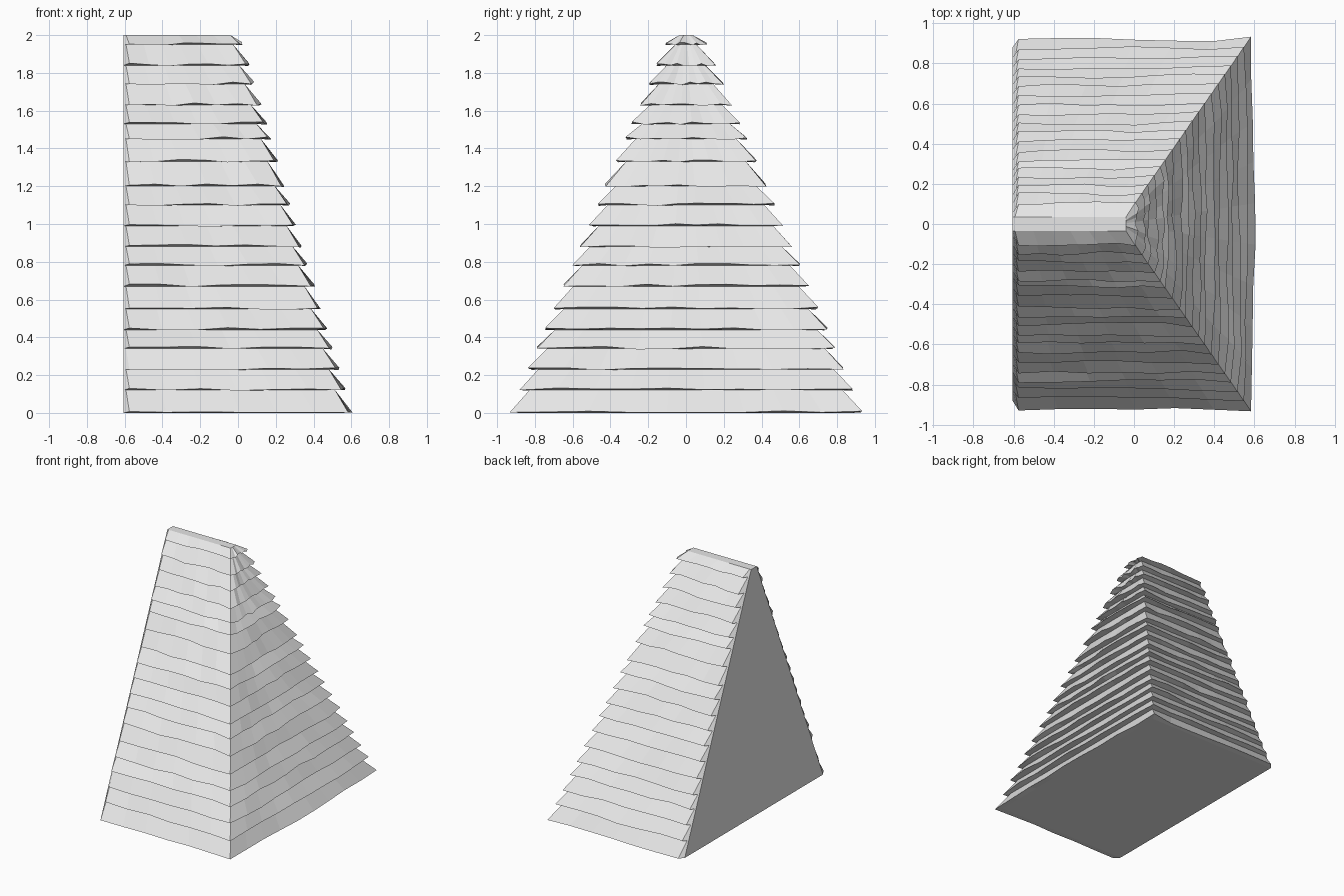
import bpy
import bmesh
import random

random.seed(7)
cube = bpy.data.objects.get("Cube")
if cube:
    bpy.data.objects.remove(cube)

TOP, INSET, LEFT = 2.0, 0.045, -0.605
SIDE_SEGS, END_SEGS = 6, 9
# Heights of the shingle course edges
COURSES = [0, 0.12, 0.23, 0.34, 0.44, 0.55, 0.67, 0.78, 0.88, 0.99,
           1.10, 1.20, 1.33, 1.45, 1.53, 1.63, 1.74, 1.84, 1.95]


def size(z, inset):
    """Half depth and right edge of the roof at a height."""
    return 0.925 - 0.4225 * z - inset, 0.595 - 0.295 * z - inset


def ring(bm, z, eave):
    """U-shaped row of points: back slope, hipped end, front slope."""
    inner_y, _ = size(z, INSET)
    y, x = size(z, 0 if eave else INSET)
    start = LEFT + (0.03 if eave else 0.012)
    path = []
    for i in range(SIDE_SEGS):
        path.append((start + (x - start) * i / SIDE_SEGS, y, 0, 1))
    path.append((x, y, -0.6, 0.4))
    for i in range(1, END_SEGS):
        path.append((x, y - 2 * y * i / END_SEGS, 1, 0))
    path.append((x, -y, -0.6, -0.4))
    for i in reversed(range(SIDE_SEGS)):
        path.append((start + (x - start) * i / SIDE_SEGS, -y, 0, -1))

    verts = [bm.verts.new((LEFT, inner_y, z))]
    wave = 0
    for px, py, nx, ny in path:
        push = lift = 0
        if eave:
            # Uneven, hand-cut lower edge
            wave = 0.5 * wave + random.uniform(-0.009, 0.009)
            push = wave if abs(nx) + abs(ny) != 1 or nx in (0, 1) else 0.02
            lift = max(0.003 if z == 0 else -0.005, random.uniform(-0.004, 0.012))
        verts.append(bm.verts.new((px + nx * push, py + ny * push, z + lift)))
    verts.append(bm.verts.new((LEFT, -inner_y, z)))
    return verts


def skin(bm, lower, upper):
    """Join two rows; rows may share their end points."""
    for a, b, c, d in zip(lower, lower[1:], upper[1:], upper):
        corners = list(dict.fromkeys((a, b, c, d)))
        bm.faces.new(corners)


bm = bmesh.new()
inner_rows = [ring(bm, z, False) for z in COURSES + [TOP]]

# Each course has a narrow underside and a sloping shingle face
for i, z in enumerate(COURSES):
    eave = ring(bm, z, True)
    for end in (0, -1):
        bm.verts.remove(eave[end])
        eave[end] = inner_rows[i][end]
    skin(bm, inner_rows[i], eave)
    skin(bm, eave, inner_rows[i + 1])

# Base, ridge and flat left wall
bm.faces.new(inner_rows[0])
bm.faces.new(inner_rows[-1])
bm.faces.new([r[0] for r in inner_rows] + [r[-1] for r in reversed(inner_rows)])
bmesh.ops.recalc_face_normals(bm, faces=bm.faces)

mesh = bpy.data.meshes.new("shingle_roof")
bm.to_mesh(mesh)
bm.free()
roof = bpy.data.objects.new("shingle_roof", mesh)
bpy.context.collection.objects.link(roof)

# Plain light grey
grey = bpy.data.materials.new("light_grey")
grey.use_nodes = True
color = (0.8, 0.8, 0.8, 1)
grey.diffuse_color = color
grey.node_tree.nodes["Principled BSDF"].inputs["Base Color"].default_value = color
mesh.materials.append(grey)
